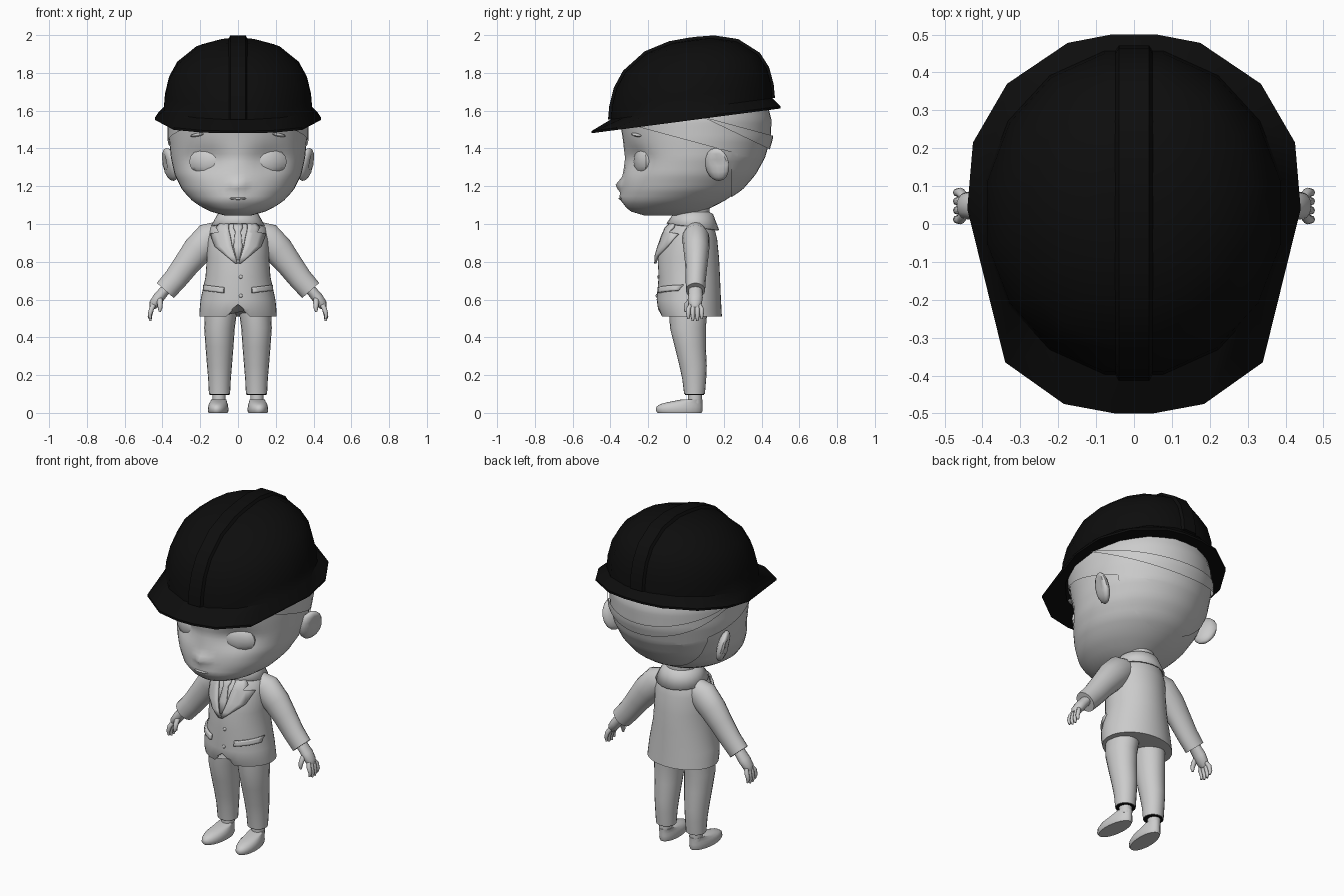
import bpy, bmesh
from math import sin, cos, pi, sqrt, exp, radians
from mathutils import Vector, Matrix

if "Cube" in bpy.data.objects:
    bpy.data.objects.remove(bpy.data.objects["Cube"])


def material(name, value):
    m = bpy.data.materials.new(name)
    m.use_nodes = True
    m.diffuse_color = (value, value, value, 1)
    m.node_tree.nodes["Principled BSDF"].inputs["Base Color"].default_value = m.diffuse_color
    return m


GREY = material("plain grey", 0.6)
BLACK = material("near black", 0.004)


def finish(name, bm, mat=GREY, mirror=False, solid=0, angle=50):
    bmesh.ops.recalc_face_normals(bm, faces=bm.faces)
    me = bpy.data.meshes.new(name)
    bm.to_mesh(me)
    bm.free()
    me.materials.append(mat)
    me.shade_smooth()
    me.set_sharp_from_angle(angle=radians(angle))
    ob = bpy.data.objects.new(name, me)
    bpy.context.collection.objects.link(ob)
    if solid:
        mod = ob.modifiers.new("thickness", 'SOLIDIFY')
        mod.thickness, mod.offset = solid, 0
    if mirror:
        ob.modifiers.new("mirror", 'MIRROR')
    return ob


def loft(rings, closed=True, caps=True):
    bm = bmesh.new()
    rows = [[bm.verts.new(p) for p in r] for r in rings]
    n = len(rows[0])
    for a, b in zip(rows, rows[1:]):
        for i in range(n if closed else n - 1):
            j = (i + 1) % n
            bm.faces.new((a[i], a[j], b[j], b[i]))
    if caps:
        bm.faces.new(rows[0])
        bm.faces.new(rows[-1])
    return bm


def ring(z, front, back, half, cx=0, n=24):
    cy, ry = (front + back) / 2, (back - front) / 2
    return [Vector((cx + half * sin(2 * pi * i / n), cy - ry * cos(2 * pi * i / n), z))
            for i in range(n)]


def sample(table, z):
    for a, b in zip(table, table[1:]):
        if z <= b[0]:
            t = max(0, (z - a[0]) / (b[0] - a[0]))
            return [p + (q - p) * t for p, q in zip(a, b)]
    return list(table[-1])


def tube(points, n=12, flat=1.0):
    pts = [Vector(p[:3]) for p in points]
    side, rings = Vector((0, 1, 0)), []
    for k, p in enumerate(pts):
        d = (pts[min(k + 1, len(pts) - 1)] - pts[max(k - 1, 0)]).normalized()
        v, r = d.cross(side).normalized(), points[k][3]
        rings.append([p + side * (r * flat * cos(2 * pi * i / n)) + v * (r * sin(2 * pi * i / n))
                      for i in range(n)])
    return loft(rings)


def ellipsoid(loc, size, turn=0, segs=12, tilt=0):
    bm = bmesh.new()
    m = (Matrix.Translation(loc) @ Matrix.Rotation(turn, 4, 'Z') @ Matrix.Rotation(tilt, 4, 'Y')
         @ Matrix.Diagonal((*size, 1)))
    bmesh.ops.create_uvsphere(bm, u_segments=segs, v_segments=8, radius=1, matrix=m)
    return bm


# Head: height, front, back, half width
HEAD = [(1.045, -.22, .03, .07), (1.07, -.305, .10, .16), (1.12, -.34, .20, .24),
        (1.18, -.34, .29, .295), (1.26, -.335, .36, .335), (1.35, -.325, .41, .355),
        (1.45, -.335, .44, .365), (1.55, -.35, .445, .367), (1.65, -.33, .42, .345),
        (1.78, -.25, .35, .27), (1.86, -.1, .22, .13)]


def head_mesh(grow=0.0):
    levels = [1.045 + .815 * i / 40 for i in range(41)]
    rings = []
    for z in levels:
        _, f, b, h = sample(HEAD, z)
        r = ring(z, f - grow, b + grow, h + grow, n=48)
        for p in r:
            if p.y < -.05 and not grow:
                p.y += .04 * exp(-((abs(p.x) - .17) / .1) ** 2 - ((z - 1.34) / .075) ** 2)
                p.y -= .035 * exp(-(p.x / .035) ** 2 - ((z - 1.205) / .03) ** 2)
                p.y -= .012 * exp(-(p.x / .06) ** 2 - ((z - 1.14) / .02) ** 2)
        rings.append(r)
    return loft(rings)


def cut(bm, co, no):
    # Keep the side the normal points to
    geom = bm.verts[:] + bm.edges[:] + bm.faces[:]
    bmesh.ops.bisect_plane(bm, geom=geom, plane_co=co, plane_no=no, clear_inner=True)
    return bm


finish("head", head_mesh(), angle=80)
line, slope = (0, .02, 1.44), Vector((0, .27, 1))
finish("hair_top", cut(head_mesh(.008), line, slope), angle=80)
back = cut(cut(head_mesh(.008), (0, .24, 1.3), (0, 1, 0)), line, -slope)
finish("hair_back", back, angle=80)
strap = cut(cut(head_mesh(.02), (0, .08, 1.57), (0, -.27, -1)), (0, .08, 1.57), (0, .48, 1))
finish("helmet_strap", cut(strap, (0, .08, 1.5), (0, 1, 0)), angle=80)

# Face details
finish("eyes", ellipsoid((.17, -.232, 1.33), (.095, .035, .07), radians(20), 10), mirror=True)
finish("eyebrows", ellipsoid((.215, -.262, 1.472), (.045, .02, .009), radians(30), 8, .15), mirror=True)
finish("lips", ellipsoid((0, -.345, 1.135), (.045, .012, .007)))

ear = ellipsoid((.36, .165, 1.315), (.032, .07, .09), radians(-25), 14, .25)
for v in ear.verts:
    d = sqrt(((v.co.y - .17) / .045) ** 2 + ((v.co.z - 1.325) / .06) ** 2)
    if v.co.x > .36 and d < 1:
        v.co.x -= .025 * (1 - d)
finish("ears", ear, mirror=True)
finish("neck", loft([ring(z, -.03, .125, .08) for z in (.98, 1.05, 1.12)]))

# Helmet: tilted dome, flared brim and centre ridge
DOME = [(1, .06), (.985, .13), (.93, .22), (.82, .30), (.56, .385), (.27, .42), (.05, .425)]
BRIM = [(.05, -.5), (.185, -.475), (.34, -.365), (.44, .04),
        (.425, .215), (.335, .37), (.175, .478), (.06, .5)]


def tilted(x, y, h):
    return Vector((x, y, 1.546 + .131 * y + h))


def dome_ring(r, h):
    angles = [radians(-78.75 + 22.5 * i) for i in range(16)]
    return [tilted(.4 * r * cos(a), .03 + .435 * r * sin(a), h) for a in angles]


brim = BRIM + [(-x, y) for x, y in reversed(BRIM)]
rings = [dome_ring(.9, .04), dome_ring(.95, .005)]
rings += [[tilted(x, y, h) for x, y in brim] for h in (0, .012)]
rings += [dome_ring(r, h) for r, h in DOME]
finish("helmet_shell", loft(rings), BLACK, angle=40)

path = [(-r, h) for r, h in DOME] + [(r, h) for r, h in reversed(DOME)]
rings, hub = [], Vector((0, .06, 1.6))
for r, h in path:
    p = tilted(0, .03 + .427 * r, h) - hub
    rings.append([hub + p * s + Vector((x, 0, 0)) for x, s in
                  ((.056, .97), (.04, 1.035), (-.04, 1.035), (-.056, .97))])
finish("helmet_ridge", loft(rings), BLACK)

# Jacket body with a notch at the front hem
TORSO = [(.51, -.135, .19, .205), (.55, -.15, .188, .203), (.6, -.155, .185, .198),
         (.72, -.145, .18, .172), (.82, -.15, .175, .165), (.92, -.125, .165, .163),
         (.98, -.10, .15, .148), (1.02, -.06, .13, .11), (1.05, -.04, .115, .078)]
body = loft([ring(*row, n=40) for row in TORSO])
for v in body.verts:
    if v.co.y < 0 and v.co.z < .58:
        v.co.z = max(v.co.z, .575 - 1.1 * abs(v.co.x))
finish("jacket", body)


def on_front(x, z, lift):
    _, f, b, h = sample(TORSO, z)
    c = (f + b) / 2
    return Vector((x, c - (c - f) * sqrt(max(0, 1 - (x / h) ** 2)) - lift, z))


def plate(name, pairs, lift, mirror=True, solid=.012):
    rows = []
    for (xa, za), (xb, zb) in pairs:
        rows.append([on_front(xa + (xb - xa) * t, za + (zb - za) * t, lift)
                     for t in (0, .33, .67, 1)])
    finish(name, loft(rows, closed=False, caps=False), mirror=mirror, solid=solid)


lapel = [(1.02, .05, .075), (.98, .05, .115), (.955, .046, .10), (.948, .043, .145),
         (.88, .03, .12), (.83, .015, .06), (.79, .002, .012)]
plate("lapels", [((a, z), (b, z)) for z, a, b in lapel], .014)
plate("pocket_flaps", [((x, .665 + .12 * (x - .08)), (x, .635 + .12 * (x - .08)))
                       for x in (.075, .1, .125, .15, .17, .18)], .008, solid=.014)
tie = [(1.01, .02), (.98, .025), (.96, .015), (.88, .024), (.81, .008)]
plate("tie", [((-w, z), (w, z)) for z, w in tie], .006, mirror=False, solid=.008)
for i, z in enumerate((.72, .62)):
    finish(f"jacket_button_{i + 1}", ellipsoid(on_front(.015, z, .002), (.01, .006, .01), segs=8))

# Folded collar, lower at the back
collar = [ring(1.0, -.05, .125, .085), ring(1.06, -.05, .125, .09),
          ring(1.05, -.065, .14, .105), ring(.985, -.1, .172, .142)]
for p in collar[-1]:
    p.z -= .13 * (p.y - .03)
finish("collar", loft(collar, caps=False), solid=.008)

# Sleeves, hands and fingers
finish("sleeves", tube([(.10, .05, .945, .07), (.15, .052, .925, .085), (.215, .055, .86, .08),
                        (.27, .055, .79, .07), (.33, .052, .71, .063), (.385, .05, .648, .06)],
                       16, .85), mirror=True)
finish("palms", tube([(.36, .05, .68, .03), (.395, .05, .64, .028), (.42, .05, .61, .03),
                      (.445, .048, .575, .027), (.455, .048, .555, .015)], 12, 1.3), mirror=True)
for i, y in enumerate((.012, .036, .06, .083)):
    drop = .01 if i in (1, 2) else 0
    finger = tube([(.44, .03 + y * .4, .585, .013), (.458, y, .55, .013),
                   (.467, y, .52 - drop, .011), (.463, y, .497 - drop, .006)], 8)
    finish(f"fingers_{i + 1}", finger, mirror=True)
finish("thumbs", tube([(.415, .03, .61, .016), (.413, .008, .58, .015), (.412, 0, .555, .012),
                       (.415, -.002, .535, .006)], 8), mirror=True)

# Trousers with dark cuff lining, ankles and shoes
LEG = [(.10, -.01, .10, .056), (.18, -.02, .107, .06), (.25, -.035, .11, .066),
       (.35, -.06, .105, .074), (.45, -.085, .105, .081), (.56, -.09, .115, .086)]
finish("trousers", loft([ring(*row, cx=.098 - .01 * (row[0] > .5), n=20) for row in LEG]),
       mirror=True)
finish("cuff_lining", loft([ring(z, -.006, .096, .052, .098, 20) for z in (.096, .11)]),
       BLACK, mirror=True)
finish("ankles", loft([ring(z, .01, .085, .035, .1, 16) for z in (.05, .12)]), mirror=True)

SHOE = [(0, -.15, .083, .05), (.012, -.16, .088, .055), (.032, -.157, .088, .053),
        (.047, -.135, .088, .05), (.058, -.09, .088, .044), (.072, -.02, .088, .04)]
rings = [ring(*row, cx=.106, n=24) for row in SHOE]
for r in rings:
    for p in r:
        p.x += -.06 * p.y - .003
finish("shoes", loft(rings), mirror=True)
